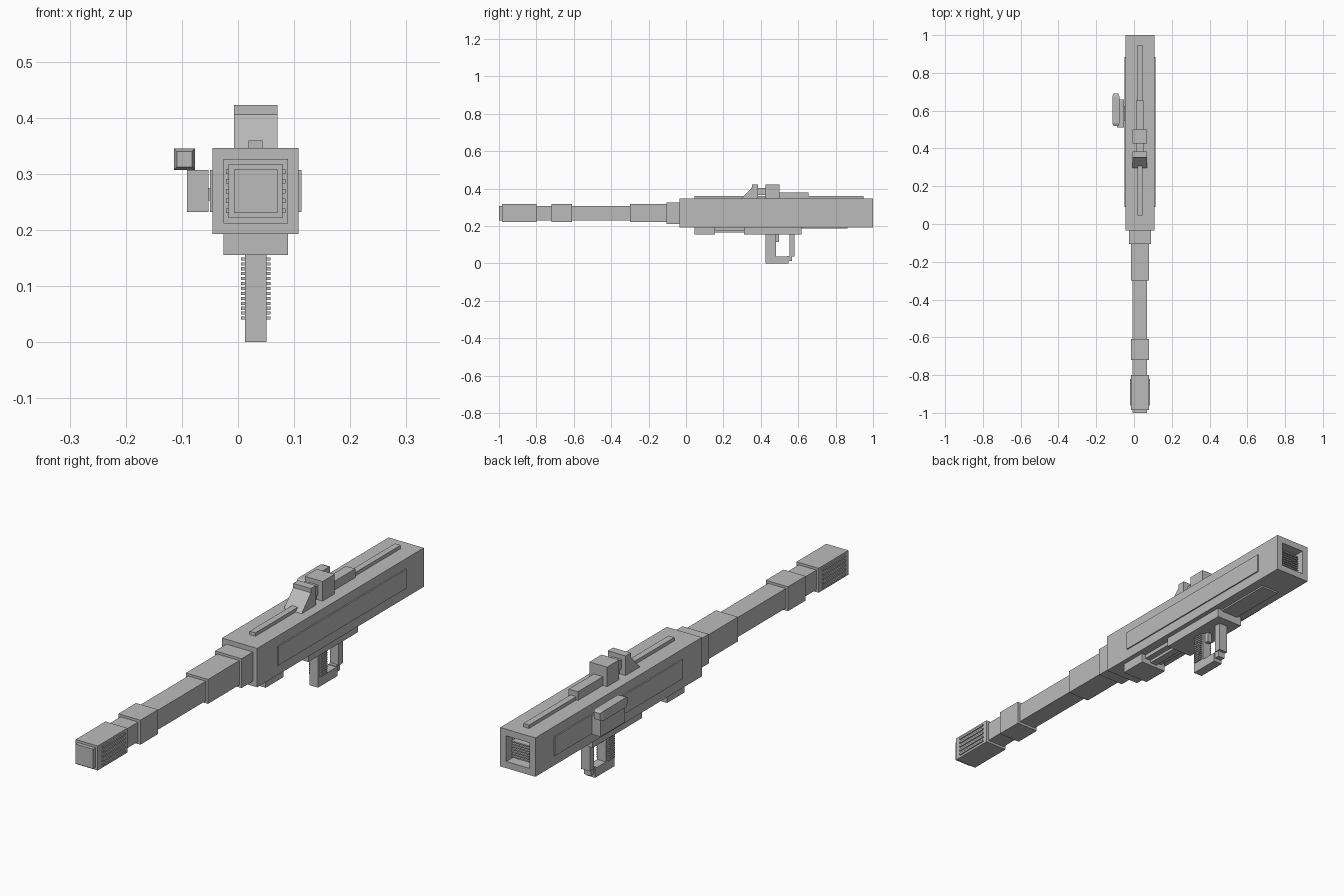
import bpy, bmesh

cube = bpy.data.objects.get("Cube")
if cube:
    bpy.data.objects.remove(cube, do_unlink=True)

grey = bpy.data.materials.new("plain_grey")
grey.use_nodes = True
grey.diffuse_color = (0.5, 0.5, 0.5, 1)
grey.node_tree.nodes["Principled BSDF"].inputs["Base Color"].default_value = (0.5, 0.5, 0.5, 1)

CX, CZ = 0.0315, 0.269   # axis of the barrel


def finish(name, bm):
    bmesh.ops.recalc_face_normals(bm, faces=bm.faces)
    mesh = bpy.data.meshes.new(name)
    bm.to_mesh(mesh)
    bm.free()
    mesh.materials.append(grey)
    obj = bpy.data.objects.new(name, mesh)
    bpy.context.scene.collection.objects.link(obj)
    return obj


def add_box(bm, x, y, z):
    verts = bmesh.ops.create_cube(bm, size=1)["verts"]
    for v in verts:
        for i, (a, b) in enumerate((x, y, z)):
            v.co[i] = a if v.co[i] < 0 else b


def boxes(name, *items):
    bm = bmesh.new()
    for item in items:
        add_box(bm, *item)
    return finish(name, bm)


def mid(half):
    return (CX - half, CX + half)


def square(half, y0, y1):
    return (mid(half), (y0, y1), (CZ - half, CZ + half))


def end_face(bm, sign):
    return max(bm.faces, key=lambda f: sign * f.calc_center_median().y)


# Receiver with a square recess in the rear face
bm = bmesh.new()
add_box(bm, *square(0.0765, -0.035, 1.0))
bm.normal_update()
rear = end_face(bm, 1)
bmesh.ops.inset_individual(bm, faces=[rear], thickness=0.037)
inner = bmesh.ops.extrude_discrete_faces(bm, faces=[rear])["faces"][0]
for v in inner.verts:
    v.co.y -= 0.04
finish("receiver", bm)

# Slats inside the rear recess
boxes("rear_grille", *[(mid(0.039), (0.962, 0.985), (CZ - 0.036 + i * 0.01, CZ - 0.031 + i * 0.01))
                       for i in range(7)])

# Stepped square barrel
boxes("barrel", square(0.0385, -1.0, -0.03))
boxes("barrel_collar", square(0.0575, -0.105, -0.03))
boxes("barrel_shroud", square(0.048, -0.30, -0.10))
boxes("barrel_band", square(0.048, -0.72, -0.61))
boxes("muzzle_brake", square(0.048, -0.985, -0.80))

# Raised panels and muzzle slats on both sides
for label, s in (("left", 1), ("right", -1)):
    def side(a, b):
        return tuple(sorted((CX + s * a, CX + s * b)))
    boxes(label + "_panel", (side(0.07, 0.0815), (0.09, 0.885), (0.232, 0.307)))
    boxes(label + "_muzzle_slats", *[(side(0.045, 0.053), (-0.96, -0.82), (z - 0.004, z + 0.004))
                                     for z in (CZ + i * 0.0175 for i in range(-2, 3))])
    boxes(label + "_grip_ribs", *[(side(0.017, 0.0265), (0.433, 0.472), (z, z + 0.0055))
                                  for z in (0.04 + i * 0.0088 for i in range(13))])

# Top rail and sight
boxes("top_rail", (mid(0.0125), (0.045, 0.948), (0.34, 0.359)))
boxes("sight_base", (mid(0.02), (0.49, 0.655), (0.34, 0.38)))
boxes("sight_block", (mid(0.0385), (0.425, 0.50), (0.34, 0.4225)))
boxes("sight_link", (mid(0.02), (0.38, 0.43), (0.366, 0.404)))
bm = bmesh.new()
profile = [(0.295, 0.345), (0.353, 0.406), (0.353, 0.4225), (0.385, 0.4225), (0.385, 0.345)]
face = bm.faces.new([bm.verts.new((CX - 0.0385, y, z)) for y, z in profile])
new = bmesh.ops.extrude_face_region(bm, geom=[face])["geom"]
bmesh.ops.translate(bm, vec=(0.077, 0, 0), verts=[g for g in new if isinstance(g, bmesh.types.BMVert)])
finish("sight_ramp", bm)

# Side bracket carrying a small block with tapered ends
boxes("side_bracket", ((-0.091, -0.053), (0.51, 0.66), (0.232, 0.307)))
boxes("side_bracket_pin", ((-0.056, -0.045), (0.545, 0.625), (0.252, 0.275)))
bm = bmesh.new()
add_box(bm, (-0.114, -0.077), (0.535, 0.675), (0.307, 0.345))
bm.normal_update()
for sign in (-1, 1):
    tip = bmesh.ops.extrude_discrete_faces(bm, faces=[end_face(bm, sign)])["faces"][0]
    centre = tip.calc_center_median()
    for v in tip.verts:
        v.co = centre + (v.co - centre) * 0.72
        v.co.y += sign * 0.015
finish("side_block", bm)

# Underside housing
boxes("lower_front_housing", (mid(0.0575), (0.045, 0.155), (0.155, 0.195)))
boxes("lower_rear_housing", (mid(0.0575), (0.31, 0.617), (0.155, 0.195)))
boxes("lower_bridge", (mid(0.04), (0.15, 0.315), (0.177, 0.195)))
boxes("lower_bridge_rod", (mid(0.015), (0.15, 0.315), (0.166, 0.18)))
boxes("lower_rear_rail", (mid(0.0385), (0.61, 0.863), (0.186, 0.195)))

# Grip, trigger and guard
boxes("grip", (mid(0.019), (0.425, 0.48), (0, 0.158)))
boxes("trigger", (mid(0.009), (0.475, 0.496), (0.115, 0.158)))
boxes("guard_foot", (mid(0.019), (0.475, 0.547), (0, 0.037)))
boxes("guard_step", (mid(0.015), (0.54, 0.568), (0.014, 0.04)))
boxes("guard_post", (mid(0.019), (0.553, 0.58), (0.038, 0.158)))
